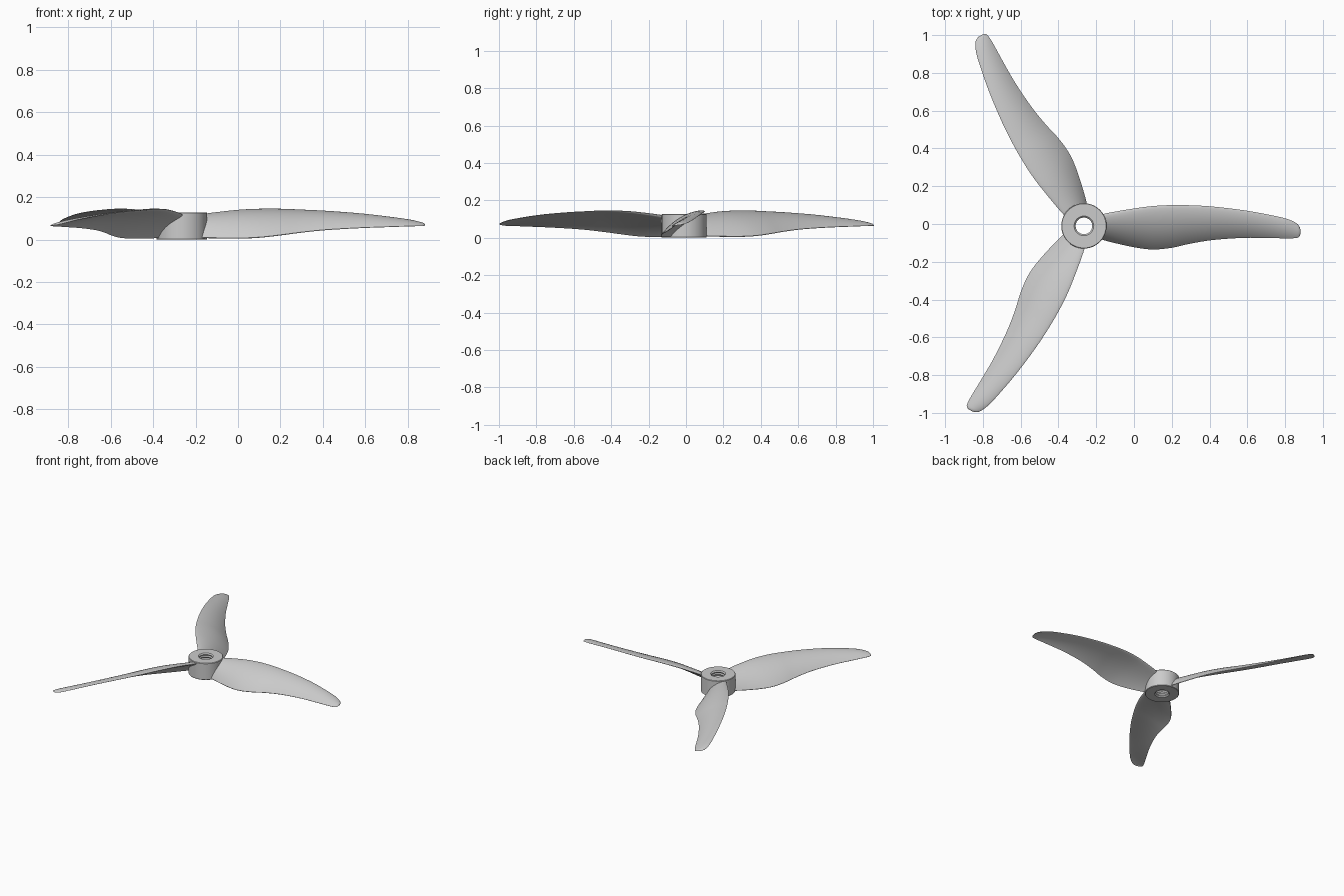
import bpy, bmesh, math
from mathutils import Vector

cube = bpy.data.objects.get("Cube")
if cube:
    bpy.data.objects.remove(cube)

grey = bpy.data.materials.new("light grey plastic")
grey.use_nodes = True
colour = (0.6, 0.6, 0.6, 1)
grey.diffuse_color = colour
grey.node_tree.nodes["Principled BSDF"].inputs["Base Color"].default_value = colour

CENTRE = Vector((-0.265, -0.01, 0))
HEIGHT = 0.128


def finish(name, bm, angle):
    """Turn a bmesh into a smooth shaded object placed at the hub axis."""
    bmesh.ops.recalc_face_normals(bm, faces=bm.faces)
    mesh = bpy.data.meshes.new(name)
    bm.to_mesh(mesh)
    bm.free()
    mesh.materials.append(grey)
    obj = bpy.data.objects.new(name, mesh)
    bpy.context.collection.objects.link(obj)
    obj.location = CENTRE
    bpy.ops.object.select_all(action="DESELECT")
    obj.select_set(True)
    bpy.context.view_layer.objects.active = obj
    bpy.ops.object.shade_smooth_by_angle(angle=math.radians(angle))
    return obj


def bridge(bm, a, b):
    n = len(a)
    for i in range(n):
        bm.faces.new((a[i], a[(i + 1) % n], b[(i + 1) % n], b[i]))


# Hub: a revolved ring with a ridged bore
profile = [(0.052, 0), (0.117, 0), (0.12, 0.003),
           (0.12, HEIGHT - 0.003), (0.117, HEIGHT), (0.052, HEIGHT)]
RIDGES = 6
for i in range(RIDGES * 2 + 1):
    z = HEIGHT - 0.008 - i * (HEIGHT - 0.016) / (RIDGES * 2)
    profile.append((0.044 if i % 2 == 0 else 0.049, z))
SEGMENTS = 64
bm = bmesh.new()
loops = [[bm.verts.new((r * math.cos(math.tau * k / SEGMENTS),
                        r * math.sin(math.tau * k / SEGMENTS), z))
          for k in range(SEGMENTS)] for r, z in profile]
for i, loop in enumerate(loops):
    bridge(bm, loop, loops[(i + 1) % len(loops)])
finish("hub", bm, 30)

# Blade stations: x, leading y, trailing y, leading z, trailing z, thickness
stations = [
    (-0.20, 0.040, -0.070, 0.112, 0.012, 0.026),
    (-0.14, 0.058, -0.090, 0.122, 0.008, 0.026),
    (0.00, 0.082, -0.122, 0.138, 0.006, 0.024),
    (0.10, 0.095, -0.134, 0.143, 0.010, 0.022),
    (0.20, 0.100, -0.125, 0.143, 0.021, 0.020),
    (0.30, 0.099, -0.103, 0.139, 0.034, 0.018),
    (0.42, 0.092, -0.084, 0.133, 0.046, 0.016),
    (0.58, 0.073, -0.073, 0.121, 0.055, 0.013),
    (0.72, 0.048, -0.074, 0.104, 0.060, 0.011),
    (0.81, 0.027, -0.076, 0.090, 0.063, 0.009),
    (0.86, 0.004, -0.074, 0.078, 0.064, 0.007),
    (0.876, -0.014, -0.066, 0.073, 0.065, 0.005),
    (0.881, -0.030, -0.052, 0.069, 0.066, 0.003),
]


def smooth_stations(rows, steps):
    """Catmull-Rom interpolation along the blade."""
    out = []
    for i in range(len(rows) - 1):
        quad = [rows[max(i - 1, 0)], rows[i], rows[i + 1], rows[min(i + 2, len(rows) - 1)]]
        for s in range(steps):
            t = s / steps
            out.append([b + 0.5 * t * (c - a + t * (2 * a - 5 * b + 4 * c - d
                        + t * (3 * (b - c) + d - a))) for a, b, c, d in zip(*quad)])
    return out + [list(rows[-1])]


def section(x, y_lead, y_trail, z_lead, z_trail, thick, n=14):
    """Closed cambered aerofoil, upper side then lower side."""
    lead, trail = Vector((x, y_lead, z_lead)), Vector((x, y_trail, z_trail))
    chord = trail - lead
    up = Vector((0, chord.z, -chord.y)).normalized()
    camber = 0.085 * chord.length

    def point(u, side):
        half = thick * (1.3 * math.sqrt(u) * (1 - u) + 0.08 * u)
        return lead + chord * u + up * (4 * camber * u * (1 - u) + side * half) - CENTRE

    us = [(1 - math.cos(math.pi * k / n)) / 2 for k in range(n + 1)]
    return [point(u, 1) for u in us] + [point(u, -1) for u in reversed(us[1:])]


# Three identical blades, evenly turned about the hub
for k, name in enumerate(("left_blade", "back_blade", "front_blade")):
    bm = bmesh.new()
    rings = [[bm.verts.new(p) for p in section(*row)] for row in smooth_stations(stations, 4)]
    for a, b in zip(rings, rings[1:]):
        bridge(bm, a, b)
    bm.faces.new(rings[0])
    bm.faces.new(rings[-1])
    blade = finish(name, bm, 50)
    blade.rotation_euler.z = k * math.tau / 3
